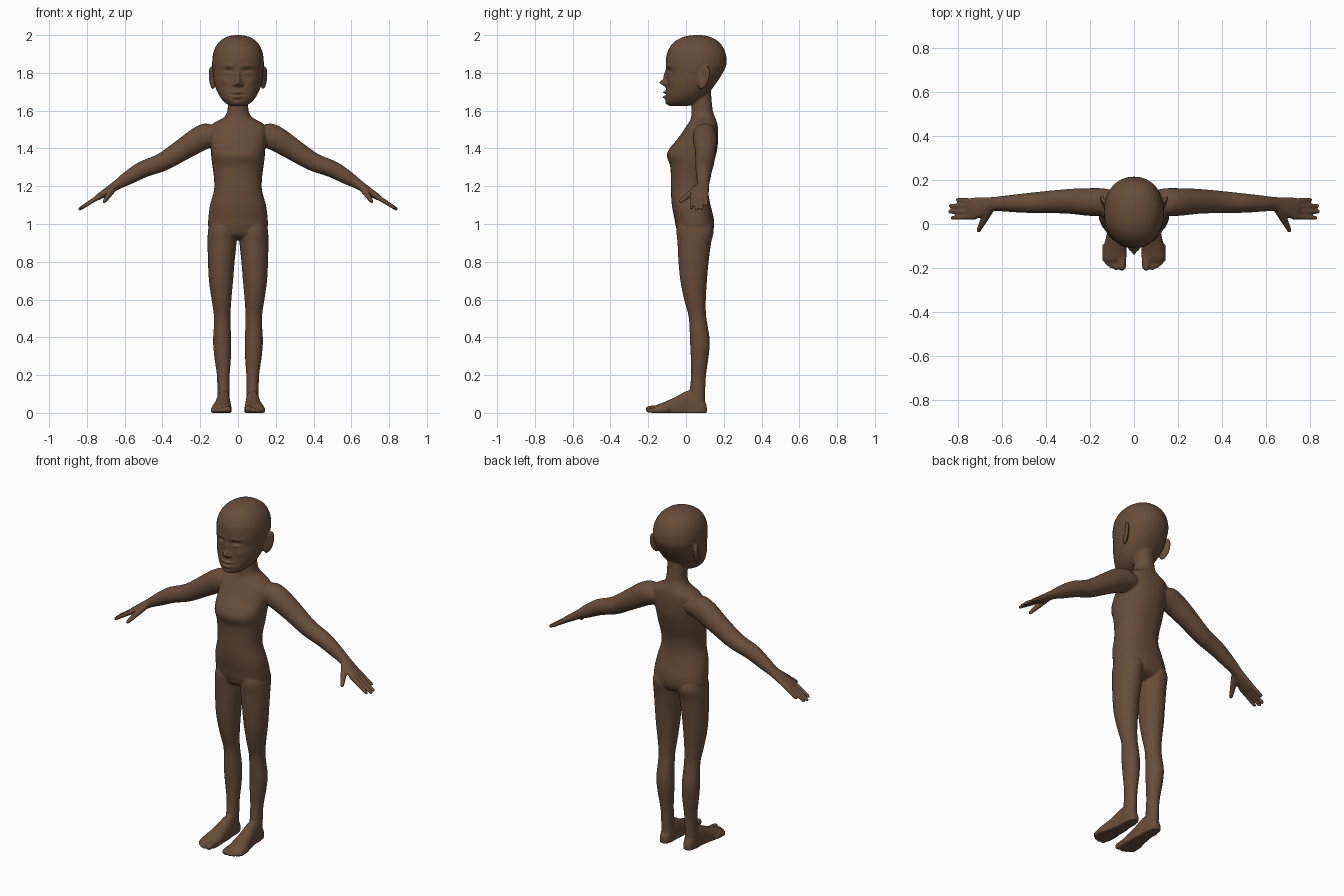
import bpy, bmesh, math
from mathutils import Vector as V

bm = bmesh.new()


def smooth_rows(rows, sub=4):
    """Catmull-Rom interpolation between profile rows."""
    out = []
    for i in range(len(rows) - 1):
        a, b, c, d = (rows[max(0, min(len(rows) - 1, i + k))] for k in (-1, 0, 1, 2))
        for s in range(sub):
            t = s / sub
            out.append([0.5 * (2 * q + (r - p) * t + (2 * p - 5 * q + 4 * r - w) * t * t
                               + (3 * q - p - 3 * r + w) * t ** 3)
                        for p, q, r, w in zip(a, b, c, d)])
    return out + [list(rows[-1])]


def loft(rings, mirror=False, n=32, power=1.0):
    """Closed tube through rings (centre, u, v), optionally mirrored in x."""
    def sp(w):
        return math.copysign(abs(w) ** power, w)
    for side in ((1, -1) if mirror else (1,)):
        loops = []
        for c, u, v in rings:
            loop = []
            for k in range(n):
                a = 2 * math.pi * k / n
                p = V(c) + V(u) * sp(math.cos(a)) + V(v) * sp(math.sin(a))
                loop.append(bm.verts.new((side * p.x, p.y, max(p.z, 0))))
            loops.append(loop)
        faces = [bm.faces.new(loops[0]), bm.faces.new(loops[-1])]
        for l0, l1 in zip(loops, loops[1:]):
            faces += [bm.faces.new((l0[k], l0[(k + 1) % n], l1[(k + 1) % n], l1[k]))
                      for k in range(n)]
        bmesh.ops.recalc_face_normals(bm, faces=faces)


def upright(rows, mirror=False, power=1.0):
    """Rows: z, front y, back y, inner x, outer x."""
    loft([(((xi + xo) / 2, (yf + yb) / 2, z), ((xo - xi) / 2, 0, 0), (0, (yb - yf) / 2, 0))
          for z, yf, yb, xi, xo in smooth_rows(rows)], mirror, power=power)


def capsule(a, b, r0, r1):
    """Mirrored round-ended rod for fingers and toes."""
    a, b = V(a), V(b)
    d = (b - a).normalized()
    u = d.orthogonal().normalized()
    w = d.cross(u)
    rings = []
    for base, r, angles in ((a, r0, range(-80, 1, 20)), (b, r1, range(0, 81, 20))):
        for g in angles:
            g = math.radians(g)
            rr = r * math.cos(g)
            rings.append((base + d * r * math.sin(g), u * rr, w * rr))
    loft(rings, True, 16)


# Torso and neck
upright([(z, f, b, -h, h) for z, f, b, h in (
    (1.74, .03, .13, .05), (1.66, .03, .135, .053), (1.60, .03, .142, .056),
    (1.57, .028, .152, .07), (1.55, .022, .16, .10), (1.53, .01, .166, .135),
    (1.50, -.01, .17, .152), (1.45, -.045, .17, .15), (1.40, -.087, .166, .145),
    (1.36, -.101, .157, .142), (1.31, -.085, .143, .136), (1.25, -.08, .125, .128),
    (1.18, -.08, .117, .127), (1.10, -.075, .13, .148), (1.03, -.062, .147, .157),
    (.98, -.052, .148, .156), (.94, -.035, .13, .125), (.915, .01, .08, .06))], power=.9)

# Legs
upright([(1.03, -.03, .12, .02, .14), (.97, -.05, .147, .008, .158), (.90, -.045, .133, .008, .161),
         (.80, -.04, .12, .018, .159), (.70, -.03, .111, .026, .154), (.60, -.01, .105, .035, .14),
         (.52, .012, .106, .04, .128), (.46, .018, .115, .039, .128), (.38, .021, .126, .036, .132),
         (.30, .025, .12, .037, .126), (.20, .027, .106, .044, .112), (.12, .02, .102, .045, .11),
         (.05, .02, .10, .045, .11)], True)

# Feet: y, inner x, outer x, top height
loft([(((a + b) / 2, y, .3 * t), ((b - a) / 2, 0, 0), (0, 0, .7 * t))
      for y, a, b, t in smooth_rows([
          (.11, .065, .09, .035), (.10, .052, .103, .06), (.06, .042, .112, .11),
          (.01, .04, .114, .118), (-.06, .036, .127, .082), (-.12, .033, .14, .056),
          (-.16, .036, .141, .04), (-.178, .045, .125, .026)])], True, power=.85)
for x, y, r in ((.055, -.194, .019), (.083, -.197, .013), (.103, -.189, .0125),
                (.12, -.177, .012), (.134, -.161, .0115)):
    capsule((x, y + .06, r + .005), (x, y, r), r, r)

# Arms and palms: x, y, z, thickness across, depth in y
loft([((x, y, z), (.5 * t, 0, .866 * t), (0, d, 0)) for x, y, z, t, d in smooth_rows([
    (.08, .10, 1.475, .045, .05), (.14, .10, 1.475, .066, .062), (.20, .10, 1.452, .066, .063),
    (.25, .102, 1.422, .062, .06), (.30, .103, 1.39, .057, .056), (.40, .10, 1.328, .049, .05),
    (.50, .095, 1.29, .045, .044), (.58, .093, 1.245, .037, .037), (.64, .09, 1.208, .026, .033),
    (.69, .077, 1.175, .021, .045), (.74, .07, 1.143, .016, .049), (.755, .07, 1.133, .01, .042)])], True)

# Fingers and thumbs
for tip, y0 in (((.826, .028, 1.086), .034), ((.837, .056, 1.08), .058),
                ((.834, .083, 1.083), .082), ((.803, .11, 1.102), .104)):
    capsule((.725, y0, 1.152), tip, .014, .0095)
capsule((.66, .06, 1.19), (.69, .005, 1.146), .02, .015)
capsule((.69, .005, 1.146), (.707, -.028, 1.12), .015, .0105)

# Head
upright([(z, f, b, -h, h) for z, f, b, h in (
    (2.0, .04, .08, .015), (1.99, -.015, .13, .062), (1.96, -.067, .178, .104),
    (1.91, -.099, .208, .13), (1.85, -.107, .215, .137), (1.80, -.102, .195, .133),
    (1.75, -.102, .163, .127), (1.70, -.106, .125, .11), (1.66, -.108, .085, .086),
    (1.635, -.10, .04, .058), (1.625, -.085, .01, .035))], power=.93)

# Ears, leaning outward at the back
rings = []
for g in range(-80, 81, 20):
    s, c = math.sin(math.radians(g)), math.cos(math.radians(g))
    rings.append(((.137 + .004 * s, .094 + .014 * s, 1.775 + .062 * s),
                  (.012 * c, -.006 * c, 0), (.014 * c, .03 * c, 0)))
loft(rings, True)

# Fuse all parts into one smooth skin
raw = bpy.data.meshes.new("body_parts")
bm.to_mesh(raw)
bm.free()
body = bpy.data.objects.new("body", raw)
bpy.context.collection.objects.link(body)
rem = body.modifiers.new("fuse", 'REMESH')
rem.mode = 'VOXEL'
rem.voxel_size = .0052
sm = body.modifiers.new("soften", 'SMOOTH')
sm.factor, sm.iterations = .5, 5
skin = bpy.data.meshes.new_from_object(
    body.evaluated_get(bpy.context.evaluated_depsgraph_get()))
body.modifiers.clear()
body.data = skin

# Face relief: x, z, width, height, push in y (negative is outward)
relief = [(0, 1.748, .016, .017, -.036), (0, 1.785, .013, .028, -.017), (.02, 1.738, .009, .009, -.014),
          (.05, 1.812, .024, .012, .014), (.052, 1.802, .017, .008, -.009), (.052, 1.802, .018, .0025, .004),
          (.05, 1.838, .03, .007, -.005), (0, 1.697, .026, .007, -.017), (0, 1.672, .022, .008, -.017),
          (0, 1.685, .03, .003, .008), (0, 1.64, .024, .012, -.006), (.075, 1.755, .022, .02, -.005)]
strokes = relief + [(-x, z, w, h, d) for x, z, w, h, d in relief if x]
for v in skin.vertices:
    x, y, z = v.co
    if z > 1.62 and y < .0:
        v.co.y += sum(d * math.exp(-((x - a) / w) ** 2 - ((z - b) / h) ** 2)
                      for a, b, w, h, d in strokes)
    elif 1.7 < z < 1.85 and abs(x) > .135 and y < .13:      # ear hollow
        dent = .009 * math.exp(-((y - .09) / .014) ** 2 - ((z - 1.785) / .03) ** 2)
        v.co.x -= math.copysign(dent, x)

# Single brown skin colour
mat = bpy.data.materials.new("brown skin")
mat.diffuse_color = (.14, .074, .042, 1)
skin.materials.clear()
skin.materials.append(mat)
for p in skin.polygons:
    p.material_index = 0
    p.use_smooth = True
